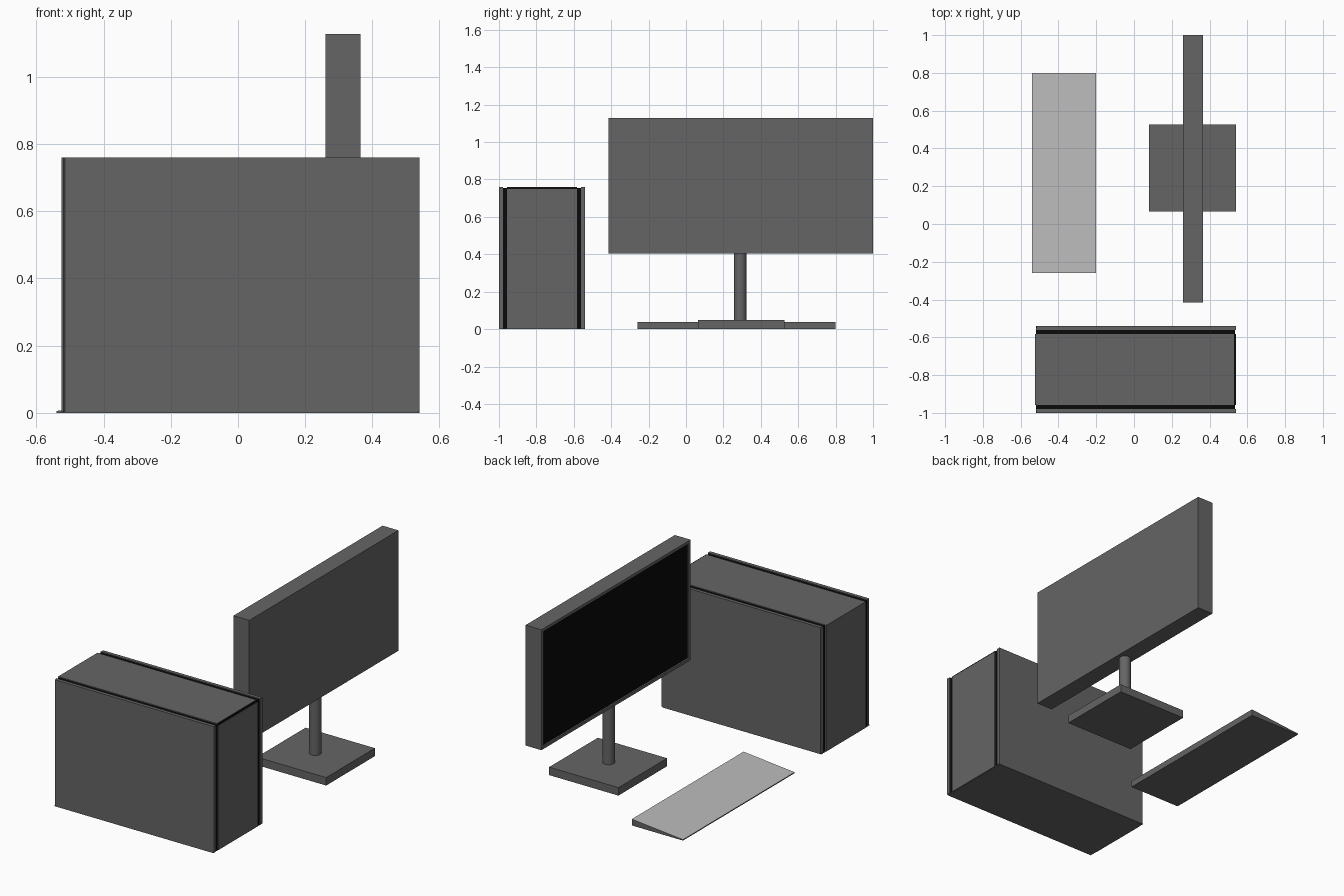
import bpy, bmesh
from mathutils import Vector

if "Cube" in bpy.data.objects:
    bpy.data.objects.remove(bpy.data.objects["Cube"])


def material(name, value):
    m = bpy.data.materials.new(name)
    m.diffuse_color = (value, value, value, 1)
    m.use_nodes = True
    m.node_tree.nodes["Principled BSDF"].inputs["Base Color"].default_value = m.diffuse_color
    return m


GREY = material("dark_grey", 0.13)
BLACK = material("black", 0.003)
LIGHT = material("light_grey", 0.5)


def finish(name, bm, *mats):
    bmesh.ops.recalc_face_normals(bm, faces=bm.faces)
    me = bpy.data.meshes.new(name)
    bm.to_mesh(me)
    bm.free()
    for m in mats:
        me.materials.append(m)
    ob = bpy.data.objects.new(name, me)
    bpy.context.collection.objects.link(ob)
    return ob


def prism(points, offset):
    """Extrude a closed 3D polygon along an offset."""
    bm = bmesh.new()
    face = bm.faces.new([bm.verts.new(p) for p in points])
    new = bmesh.ops.extrude_face_region(bm, geom=[face])["geom"]
    bmesh.ops.translate(bm, vec=Vector(offset),
                        verts=[v for v in new if isinstance(v, bmesh.types.BMVert)])
    bmesh.ops.recalc_face_normals(bm, faces=bm.faces)
    return bm


def box_mesh(x0, x1, y0, y1, z0, z1):
    return prism([(x0, y0, z0), (x1, y0, z0), (x1, y1, z0), (x0, y1, z0)], (0, 0, z1 - z0))


def box(name, dims, mat):
    return finish(name, box_mesh(*dims), mat)


# Computer case: black core showing through the seams, grey plates around it
CY = -0.77
box("case_core", (-0.51, 0.53, CY - 0.215, CY + 0.215, 0.004, 0.75), BLACK)
box("case_bottom", (-0.52, 0.535, CY - 0.23, CY + 0.23, 0, 0.004), GREY)
box("case_body", (-0.525, 0.53, CY - 0.187, CY + 0.187, 0.003, 0.76), GREY)
box("case_end_panel", (0.531, 0.54, CY - 0.187, CY + 0.187, 0.003, 0.75), GREY)
box("case_end_seam", (0.5301, 0.537, CY - 0.187, CY + 0.187, 0.749, 0.758), BLACK)
for name, s in (("case_front_panel", -1), ("case_back_panel", 1)):
    y_in, y_out = CY + s * 0.209, CY + s * 0.23
    finish(name, prism([(-0.52, y_in, 0.003), (0.54, y_in, 0.003),
                        (0.54, y_out, 0.003), (-0.515, y_out, 0.003)], (0, 0, 0.757)), GREY)
    # dark seam between side panel and body
    y0, y1 = sorted((CY + s * 0.186, CY + s * 0.21))
    box(name.replace("panel", "seam"), (-0.515, 0.535, y0, y1, 0.004, 0.755), BLACK)

# Monitor: slab with an inset screen on the side facing the keyboard
bm = box_mesh(0.26, 0.365, -0.415, 1.0, 0.405, 1.128)
screen = next(f for f in bm.faces if f.normal.x < -0.9)
bmesh.ops.inset_region(bm, faces=[screen], thickness=0.025)
bmesh.ops.inset_region(bm, faces=[screen], thickness=0.001, depth=-0.008)
screen.material_index = 1
finish("monitor", bm, GREY, BLACK)

# Monitor stand
box("stand_base", (0.08, 0.54, 0.065, 0.527, 0, 0.048), GREY)
bpy.ops.mesh.primitive_cylinder_add(vertices=32, radius=0.033, depth=0.37,
                                    location=(0.31, 0.29, 0.23))
pole = bpy.context.object
pole.name = "stand_pole"
pole.data.materials.append(GREY)
bpy.ops.object.shade_smooth_by_angle()

# Keyboard: wedge with a light top
bm = prism([(-0.54, -0.26, 0), (-0.2, -0.26, 0), (-0.2, -0.26, 0.038), (-0.54, -0.26, 0.006)],
           (0, 1.06, 0))
for f in bm.faces:
    f.material_index = 1 if f.normal.z > 0.5 else 0
finish("keyboard", bm, GREY, LIGHT)
